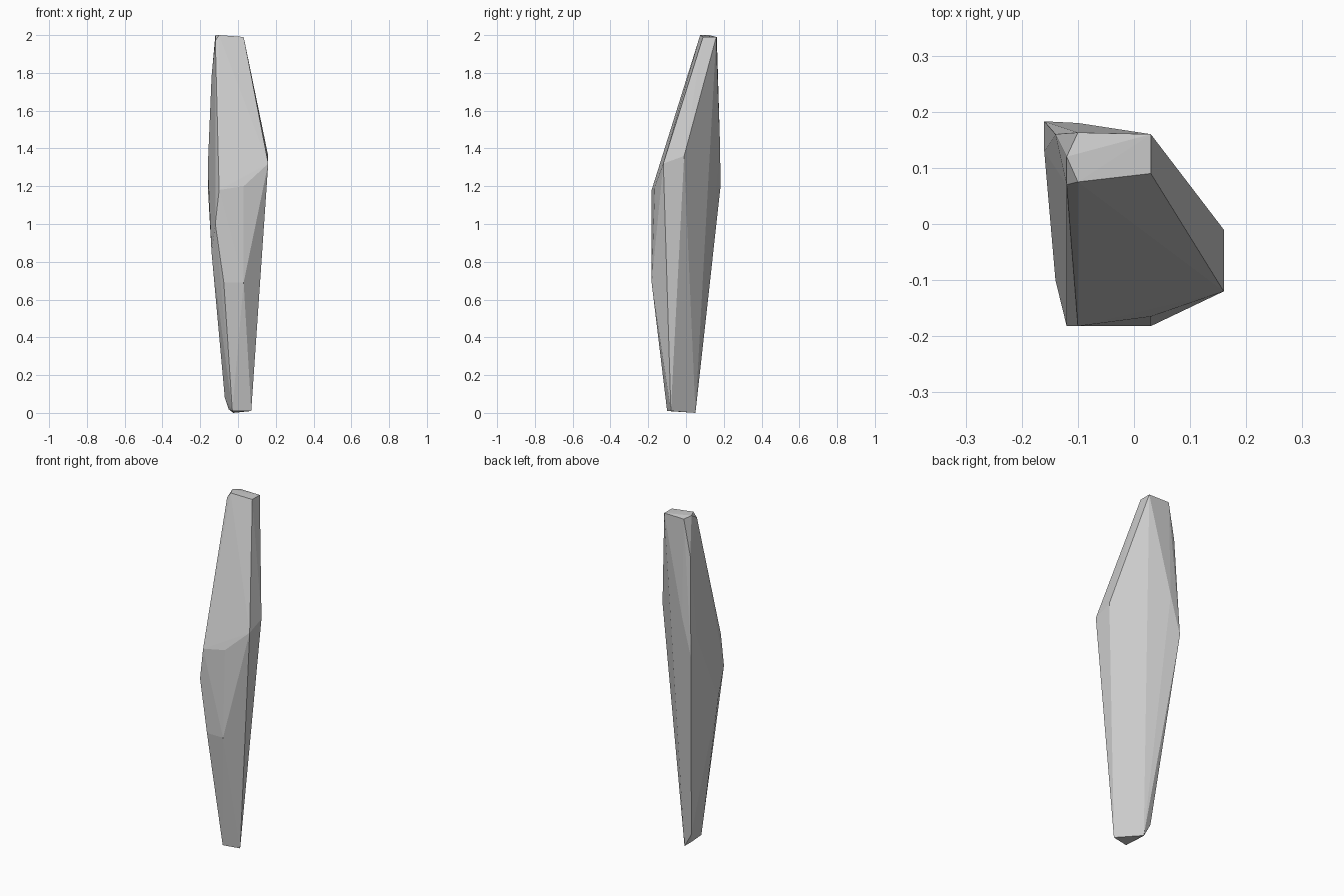
import bpy
import bmesh

cube = bpy.data.objects.get("Cube")
if cube:
    bpy.data.objects.remove(cube, do_unlink=True)

# Stone colour
stone = bpy.data.materials.new("stone_grey")
stone.use_nodes = True
grey = (0.6, 0.6, 0.6, 1)
stone.diffuse_color = grey
stone.node_tree.nodes["Principled BSDF"].inputs["Base Color"].default_value = grey

# Corners of the faceted shard, by level
top_cap = [(-0.10, 0.075, 2.0), (0.03, 0.09, 1.99), (0.03, 0.16, 1.99),
           (-0.10, 0.163, 1.99), (-0.12, 0.12, 2.0), (-0.12, 0.07, 1.97)]
shoulder = [(-0.14, 0.16, 1.78)]
right_ridge = [(0.16, -0.12, 1.32), (0.16, -0.01, 1.36)]
back_ridge = [(-0.10, 0.18, 1.42), (-0.16, 0.183, 1.2), (-0.16, 0.13, 1.3)]
front_bulge = [(-0.10, -0.182, 1.18), (0.03, -0.165, 1.2),
               (-0.12, -0.182, 1.0), (-0.075, -0.182, 0.69),
               (0.03, -0.182, 0.69), (-0.14, -0.10, 0.85)]
foot = [(0.07, -0.08, 0.01), (-0.025, 0.05, 0.0), (-0.03, -0.10, 0.01),
        (-0.05, 0.02, 0.02), (-0.07, 0.05, 0.08)]

# Shard body: hull wrapped around the corners
bm = bmesh.new()
for level in (top_cap, shoulder, right_ridge, back_ridge, front_bulge, foot):
    for corner in level:
        bm.verts.new(corner)
bmesh.ops.convex_hull(bm, input=bm.verts[:])
loose = [v for v in bm.verts if not v.link_faces]
bmesh.ops.delete(bm, geom=loose, context='VERTS')
bmesh.ops.recalc_face_normals(bm, faces=bm.faces[:])

mesh = bpy.data.meshes.new("stone_shard")
bm.to_mesh(mesh)
bm.free()
mesh.materials.append(stone)
shard = bpy.data.objects.new("stone_shard", mesh)
bpy.context.collection.objects.link(shard)
